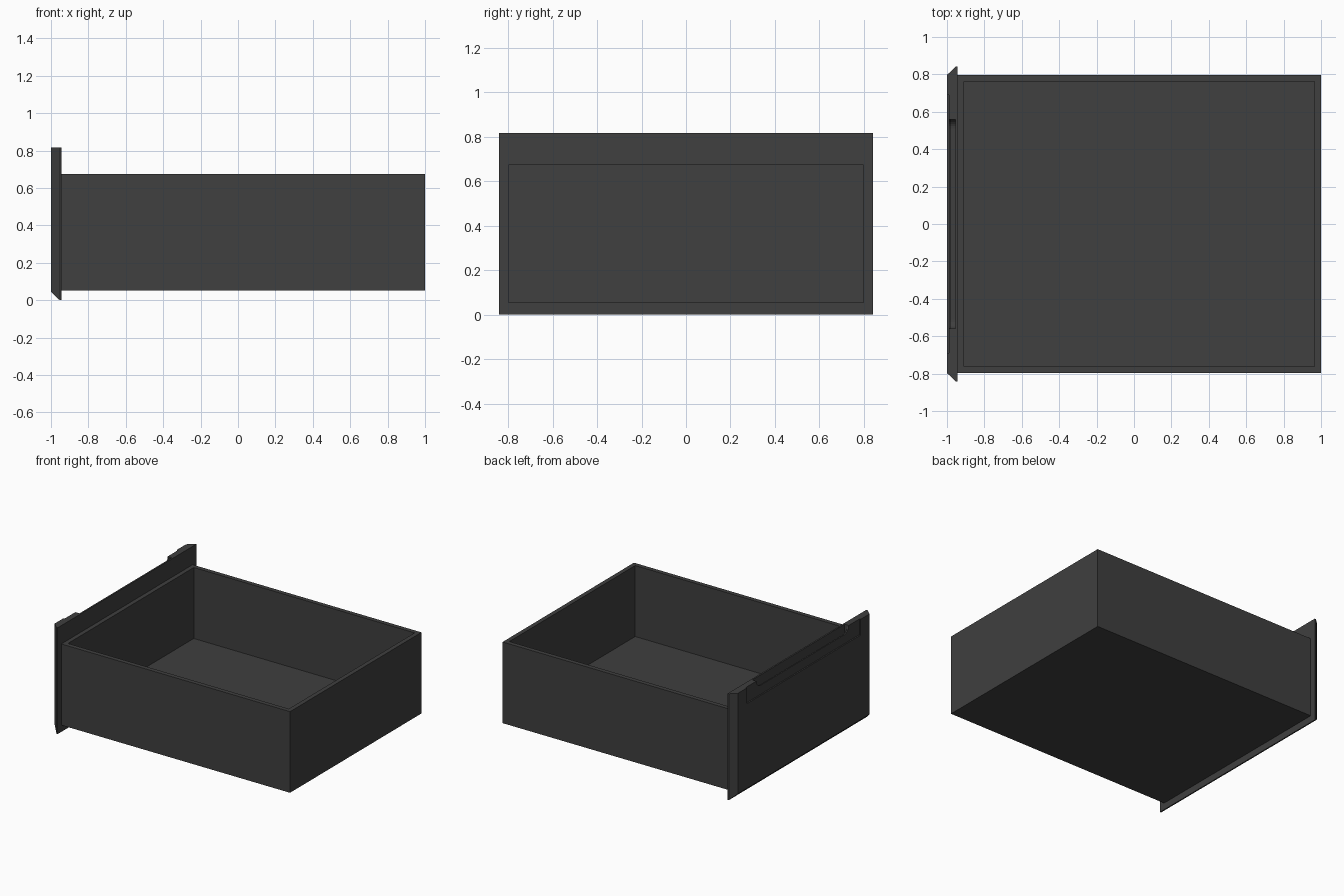
import bpy
import bmesh

cube = bpy.data.objects.get("Cube")
if cube:
    bpy.data.objects.remove(cube, do_unlink=True)

# One dark grey finish
grey = bpy.data.materials.new("dark grey")
grey.use_nodes = True
COLOR = (0.05, 0.05, 0.05, 1)
grey.diffuse_color = COLOR
grey.node_tree.nodes["Principled BSDF"].inputs["Base Color"].default_value = COLOR


def add_object(name, bm):
    bmesh.ops.recalc_face_normals(bm, faces=bm.faces)
    mesh = bpy.data.meshes.new(name)
    bm.to_mesh(mesh)
    bm.free()
    mesh.materials.append(grey)
    obj = bpy.data.objects.new(name, mesh)
    bpy.context.collection.objects.link(obj)
    return obj


def loft(sections):
    """Closed solid through rectangles (x, half width, bottom, top)."""
    bm = bmesh.new()
    rings = []
    for x, w, lo, hi in sections:
        corners = ((-w, lo), (w, lo), (w, hi), (-w, hi))
        rings.append([bm.verts.new((x, y, z)) for y, z in corners])
    for a, b in zip(rings, rings[1:]):
        for i in range(4):
            j = (i + 1) % 4
            bm.faces.new((a[i], a[j], b[j], b[i]))
    bm.faces.new(rings[0])
    bm.faces.new(rings[-1])
    bmesh.ops.recalc_face_normals(bm, faces=bm.faces)
    return bm


def cut(target, name, x0, x1, half_width, bottom, radius=0):
    """Subtract a box open at the top, with optional rounded lower corners."""
    bm = loft([(x0, half_width, bottom, 1), (x1, half_width, bottom, 1)])
    if radius:
        edges = [e for e in bm.edges
                 if all(abs(v.co.z - bottom) < 1e-4 for v in e.verts)
                 and abs(e.verts[0].co.x - e.verts[1].co.x) > 1e-4]
        bmesh.ops.bevel(bm, geom=edges, offset=radius, segments=6,
                        profile=0.5, affect='EDGES')
    cutter = add_object(name, bm)
    cutter.hide_render = True
    cutter.hide_set(True)
    mod = target.modifiers.new(name, 'BOOLEAN')
    mod.operation = 'DIFFERENCE'
    mod.solver = 'EXACT'
    mod.object = cutter


# Open drawer box: inset the top face and push it down to the floor
WALL, FLOOR, RIM = 0.048, 0.13, 0.675
bm = loft([(-0.944, 0.797, 0.052, RIM), (1, 0.797, 0.052, RIM)])
top = max(bm.faces, key=lambda f: f.calc_center_median().z)
bmesh.ops.inset_region(bm, faces=[top], thickness=WALL)
well = bmesh.ops.extrude_discrete_faces(bm, faces=[top])["faces"][0]
for v in well.verts:
    v.co.z = FLOOR
add_object("drawer_box", bm)

# Face panel with chamfered sides and bottom
panel = add_object("drawer_face_panel", loft([
    (-1, 0.797, 0.045, 0.816),
    (-0.953, 0.841, 0, 0.816),
    (-0.943, 0.841, 0, 0.816)]))

# Finger pull: shallow recess, lowered lip, and grip slot behind the lip
cut(panel, "pull_recess_cutter", -1.1, -0.99, 0.69, 0.695)
cut(panel, "pull_lip_cutter", -1.1, -0.955, 0.56, 0.765, 0.05)
cut(panel, "pull_slot_cutter", -0.98, -0.955, 0.56, 0.715, 0.05)
